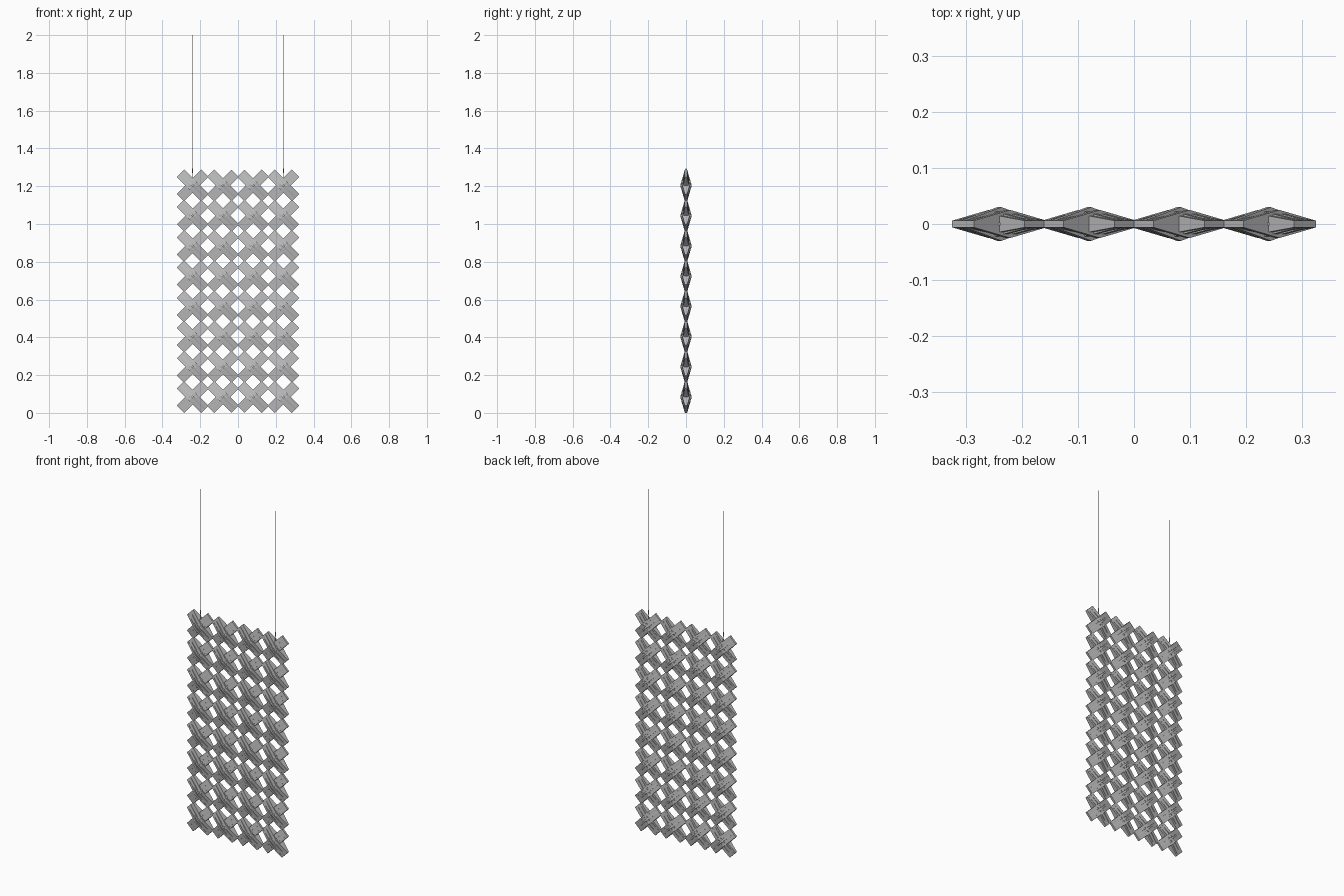
import bpy
import bmesh
from math import pi
from mathutils import Matrix

PITCH = 0.16
COLUMNS, ROWS = 4, 8
FIRST_X, FIRST_Z = -0.24, 0.084
HALF_LENGTH, HALF_WIDTH, END_DEPTH = 0.0915, 0.0275, 0.006

if "Cube" in bpy.data.objects:
    bpy.data.objects.remove(bpy.data.objects["Cube"])


def make_material(name, colour):
    mat = bpy.data.materials.new(name)
    mat.use_nodes = True
    mat.diffuse_color = colour
    mat.node_tree.nodes["Principled BSDF"].inputs["Base Color"].default_value = colour
    return mat


grey = make_material("plain grey", (0.5, 0.5, 0.5, 1))


def finish(bm, name):
    bmesh.ops.recalc_face_normals(bm, faces=bm.faces)
    mesh = bpy.data.meshes.new(name)
    bm.to_mesh(mesh)
    bm.free()
    mesh.materials.append(grey)
    obj = bpy.data.objects.new(name, mesh)
    bpy.context.collection.objects.link(obj)
    return obj


def add_slat(bm, low, high, bulge):
    """Flat bar that swells to a ridge halfway along, on both sides."""
    outline = [(-HALF_LENGTH, -END_DEPTH), (0, -bulge), (HALF_LENGTH, -END_DEPTH),
               (HALF_LENGTH, END_DEPTH), (0, bulge), (-HALF_LENGTH, END_DEPTH)]
    face = bm.faces.new([bm.verts.new((s, y, low)) for s, y in outline])
    ext = bmesh.ops.extrude_face_region(bm, geom=[face], use_keep_orig=True)
    verts = [g for g in ext["geom"] if isinstance(g, bmesh.types.BMVert)]
    bmesh.ops.translate(bm, verts=verts, vec=(0, 0, high - low))


def make_strips(name, angle, bulges):
    """Bundle of slats set diagonally, repeated over the whole screen."""
    bm = bmesh.new()
    step = 2 * HALF_WIDTH / len(bulges)
    for i, bulge in enumerate(bulges):
        low = -HALF_WIDTH + i * step
        add_slat(bm, low, low + step, bulge)
    bmesh.ops.transform(bm, matrix=Matrix.Rotation(angle, 4, "Y"), verts=bm.verts)
    obj = finish(bm, name)
    obj.location = (FIRST_X, 0, FIRST_Z)
    for label, count, offset in (("columns", COLUMNS, (PITCH, 0, 0)),
                                 ("rows", ROWS, (0, 0, PITCH))):
        array = obj.modifiers.new(label, "ARRAY")
        array.count = count
        array.use_relative_offset = False
        array.use_constant_offset = True
        array.constant_offset_displace = offset


# Woven screen: outer strips fall to the right, inner strips rise to the right
make_strips("outer_strips", pi / 4, (0.025, 0.021, 0.03, 0.021, 0.025))
make_strips("inner_strips", -pi / 4, (0.018, 0.023, 0.018, 0.023, 0.018))


def make_rod(name, x, low, high, radius):
    bm = bmesh.new()
    bmesh.ops.create_cone(bm, cap_ends=True, segments=8, radius1=radius,
                          radius2=radius, depth=high - low,
                          matrix=Matrix.Translation((x, 0, (low + high) / 2)))
    finish(bm, name)


# Hanging wires with a small ferrule at the foot of each
for side, x in (("left", -FIRST_X), ("right", FIRST_X)):
    make_rod(side + "_wire", x, 1.23, 2.0, 0.0008)
    make_rod(side + "_ferrule", x, 1.27, 1.295, 0.003)
